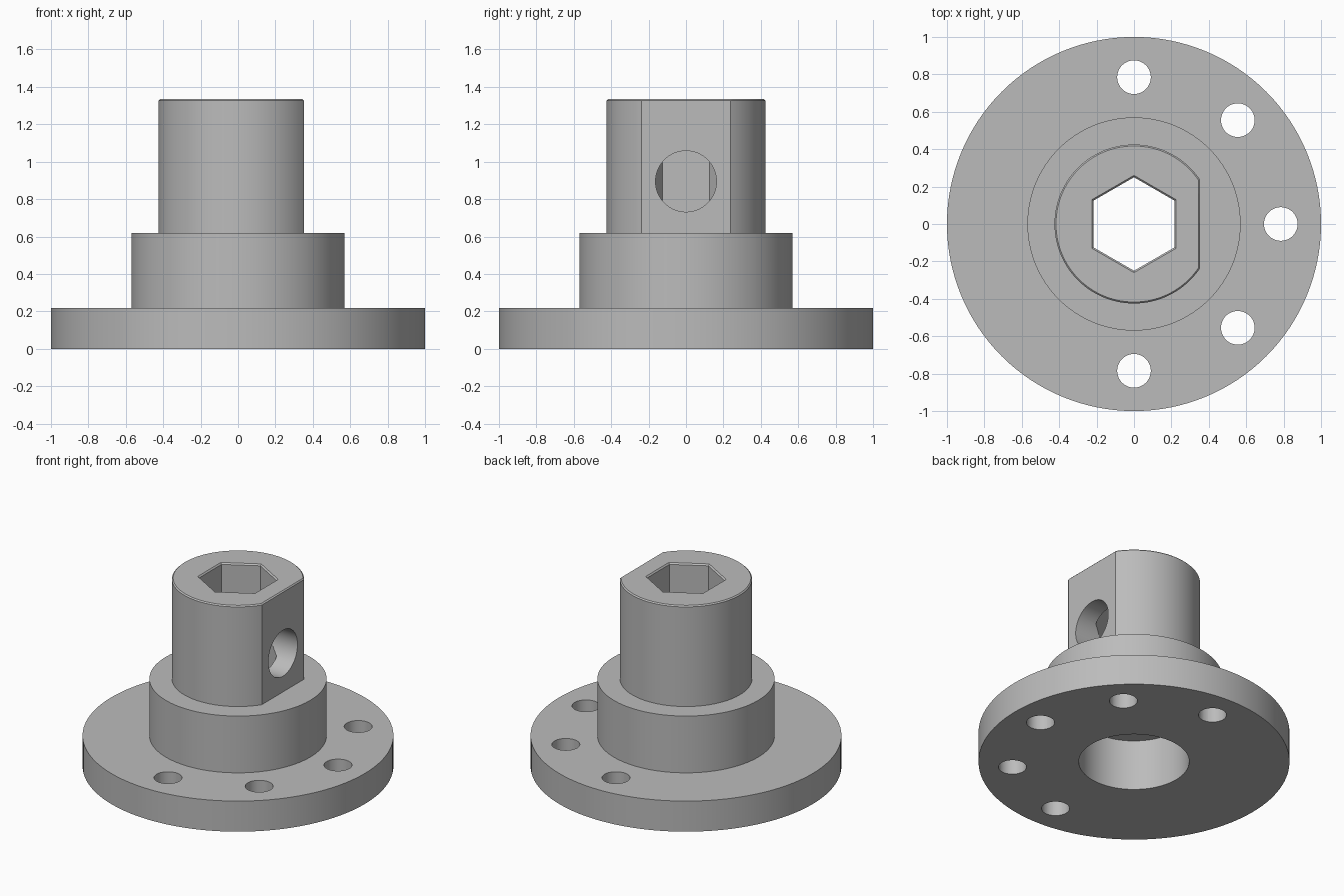
import bpy, bmesh, math
from mathutils import Matrix, Vector

if "Cube" in bpy.data.objects:
    bpy.data.objects.remove(bpy.data.objects["Cube"])

TOP, HUB_TOP, FLANGE_TOP = 1.335, 0.62, 0.217
CHAMFER = 0.008

steel = bpy.data.materials.new("plain grey")
steel.use_nodes = True
grey = (0.5, 0.5, 0.5, 1)
steel.diffuse_color = grey
steel.node_tree.nodes["Principled BSDF"].inputs["Base Color"].default_value = grey


def finish(name, bm):
    bmesh.ops.recalc_face_normals(bm, faces=bm.faces)
    mesh = bpy.data.meshes.new(name)
    bm.to_mesh(mesh)
    bm.free()
    mesh.materials.append(steel)
    obj = bpy.data.objects.new(name, mesh)
    bpy.context.collection.objects.link(obj)
    return obj


def lathe(name, profile, steps, matrix=Matrix()):
    """Revolve (radius, height) points around z; both ends lie on the axis."""
    bm = bmesh.new()
    verts = [bm.verts.new((0, r, z)) for r, z in profile]
    edges = [bm.edges.new(pair) for pair in zip(verts, verts[1:])]
    bmesh.ops.spin(bm, geom=verts + edges, cent=(0, 0, 0), axis=(0, 0, 1),
                   angle=math.tau, steps=steps)
    bmesh.ops.remove_doubles(bm, verts=bm.verts, dist=1e-4)
    bm.transform(matrix)
    return finish(name, bm)


def rod(name, radius, low, high, matrix=Matrix(), steps=64):
    return lathe(name, [(0, low), (radius, low), (radius, high), (0, high)],
                 steps, matrix)


def prism_y(name, outline, half):
    """Extrude an (x, z) outline along y."""
    bm = bmesh.new()
    face = bm.faces.new([bm.verts.new((x, -half, z)) for x, z in outline])
    new = bmesh.ops.extrude_face_region(bm, geom=[face])["geom"]
    bmesh.ops.translate(bm, vec=Vector((0, 2 * half, 0)),
                        verts=[v for v in new if isinstance(v, bmesh.types.BMVert)])
    return finish(name, bm)


# Flange, hub, shaft and round bore underneath
hub = lathe("flanged_hub", [
    (0, 0.36), (0.355, 0.36), (0.355, 0), (1, 0), (1, FLANGE_TOP),
    (0.57, FLANGE_TOP), (0.57, HUB_TOP), (0.425, HUB_TOP),
    (0.425, TOP - CHAMFER), (0.425 - CHAMFER, TOP), (0, TOP)], 128)

# Hexagonal socket with a small lead-in, points towards front and back
cutters = [lathe("hex_socket_cutter", [
    (0, 0.3), (0.25, 0.3), (0.25, TOP - 0.01), (0.265, TOP + 0.005),
    (0, TOP + 0.005)], 6)]

# Flat on the left side of the shaft
flat = 0.353
cutters.append(prism_y("shaft_flat_cutter", [
    (flat, HUB_TOP), (0.7, HUB_TOP), (0.7, TOP + CHAMFER),
    (flat - 2 * CHAMFER, TOP + CHAMFER), (flat, TOP - CHAMFER)], 0.6))

# Screw hole through the flat into the socket
cutters.append(rod("cross_hole_cutter", 0.163, 0, 0.7,
                   Matrix.Translation((0, 0, 0.895)) @ Matrix.Rotation(math.pi / 2, 4, "Y")))

# Ring of bolt holes
for i in range(8):
    place = Matrix.Rotation(i * math.tau / 8, 4, "Z") @ Matrix.Translation((0.785, 0, 0))
    cutters.append(rod("bolt_hole_cutter", 0.09, -0.1, 0.3, place, 48))

# Cut, bake and drop the cutters
for cutter in cutters:
    cutter.hide_render = True
    mod = hub.modifiers.new(cutter.name, "BOOLEAN")
    mod.operation, mod.solver, mod.object = "DIFFERENCE", "EXACT", cutter
bpy.context.view_layer.update()
baked = bpy.data.meshes.new_from_object(hub.evaluated_get(bpy.context.evaluated_depsgraph_get()))
hub.modifiers.clear()
hub.data = baked
for cutter in cutters:
    bpy.data.objects.remove(cutter)
baked.materials.clear()
baked.materials.append(steel)
for poly in baked.polygons:
    poly.material_index = 0

# Smooth round walls, sharp rims
bpy.ops.object.select_all(action="DESELECT")
hub.select_set(True)
bpy.context.view_layer.objects.active = hub
bpy.ops.object.shade_smooth_by_angle(angle=math.radians(25))
